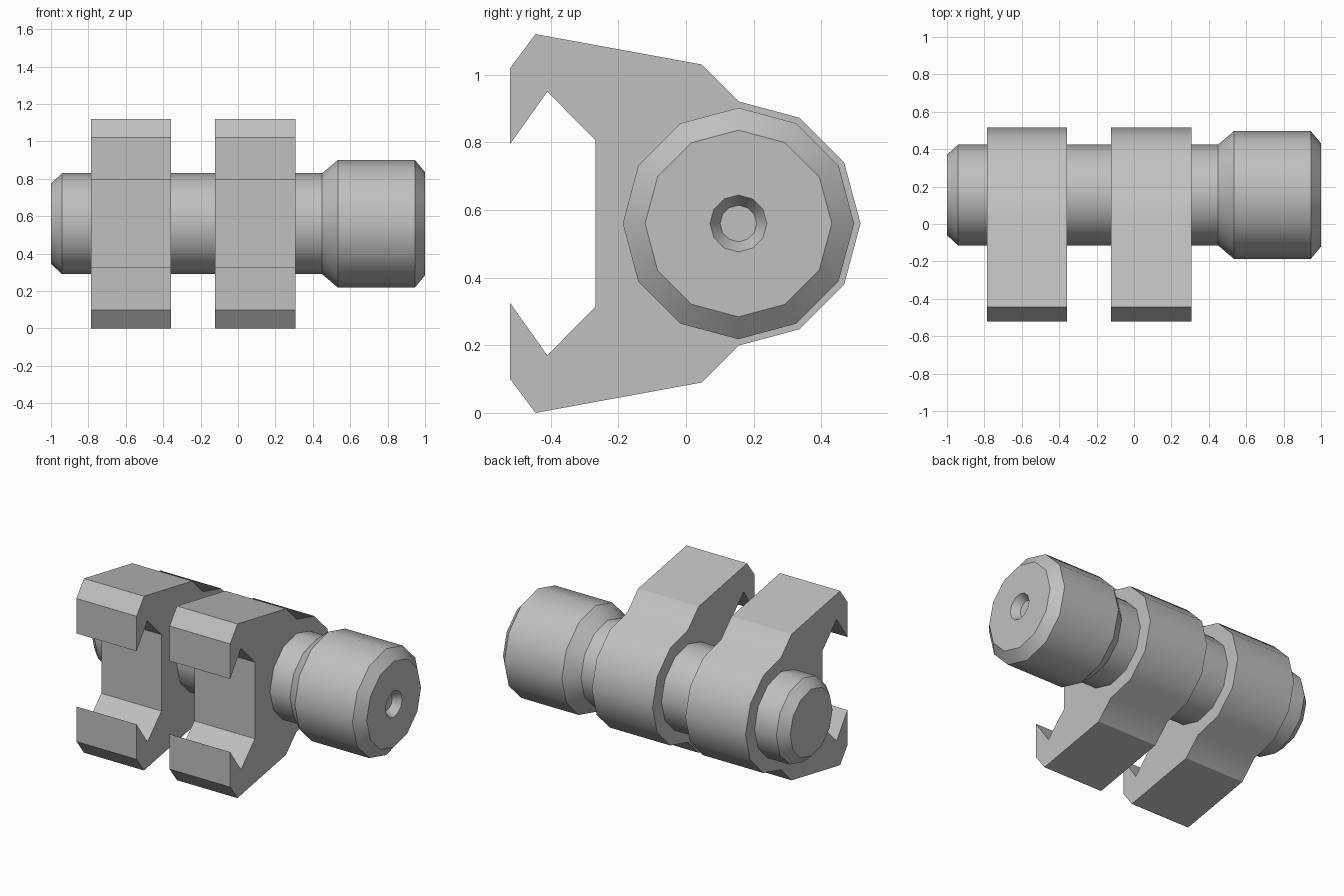
import bpy, bmesh, math

cube = bpy.data.objects.get("Cube")
if cube:
    bpy.data.objects.remove(cube)

AXIS_Y, AXIS_Z, SIDES = 0.155, 0.56, 12

grey = bpy.data.materials.new("plain grey")
grey.use_nodes = True
grey.diffuse_color = (0.53, 0.53, 0.53, 1)
grey.node_tree.nodes["Principled BSDF"].inputs["Base Color"].default_value = grey.diffuse_color


def finish(name, bm):
    """Turn a bmesh into a grey object, smooth only across the shallow facets."""
    bmesh.ops.recalc_face_normals(bm, faces=bm.faces)
    mesh = bpy.data.meshes.new(name)
    bm.to_mesh(mesh)
    bm.free()
    mesh.materials.append(grey)
    obj = bpy.data.objects.new(name, mesh)
    bpy.context.collection.objects.link(obj)
    bpy.ops.object.select_all(action='DESELECT')
    obj.select_set(True)
    bpy.context.view_layer.objects.active = obj
    bpy.ops.object.shade_smooth_by_angle(angle=math.radians(32))


def lathe(name, profile):
    """Loft twelve-sided rings of (x, radius) along the shaft axis, capping both ends."""
    bm = bmesh.new()
    rings = []
    for x, r in profile:
        angles = [math.tau * i / SIDES for i in range(SIDES)]
        rings.append([bm.verts.new((x, AXIS_Y + r * math.cos(a), AXIS_Z + r * math.sin(a)))
                      for a in angles])
    for a, b in zip(rings, rings[1:]):
        for i in range(SIDES):
            j = (i + 1) % SIDES
            bm.faces.new((a[i], a[j], b[j], b[i]))
    bm.faces.new(rings[0])
    bm.faces.new(rings[-1])
    finish(name, bm)


def extrude(name, outline, x0, x1):
    """Extrude a (y, z) outline from x0 to x1."""
    bm = bmesh.new()
    face = bm.faces.new([bm.verts.new((x0, y, z)) for y, z in outline])
    result = bmesh.ops.extrude_face_region(bm, geom=[face])
    verts = [v for v in result["geom"] if isinstance(v, bmesh.types.BMVert)]
    bmesh.ops.translate(bm, verts=verts, vec=(x1 - x0, 0, 0))
    finish(name, bm)


# Shaft with chamfered end, flared head and tapered centre hole
lathe("shaft", [(-1, 0.215), (-0.94, 0.27), (0.45, 0.27), (0.535, 0.342),
                (0.945, 0.342), (1, 0.276), (1, 0.084), (0.95, 0.054)])

# Clip outline: upper hook and half of the round back, mirrored to the lower half
upper = [(-0.268, 0.806), (-0.41, 0.95), (-0.52, 0.795), (-0.52, 1.02),
         (-0.445, 1.12), (0.047, 1.03)]
upper += [(AXIS_Y + 0.361 * math.cos(math.radians(a)),
           AXIS_Z + 0.361 * math.sin(math.radians(a))) for a in (90, 60, 30)]
lower = [(y, 2 * AXIS_Z - z) for y, z in reversed(upper)]
clip_outline = upper + [(AXIS_Y + 0.361, AXIS_Z)] + lower

# Two hooked clips around the shaft
for name, start, end in (("right_clip", -0.785, -0.357), ("left_clip", -0.123, 0.308)):
    extrude(name, clip_outline, start, end)
